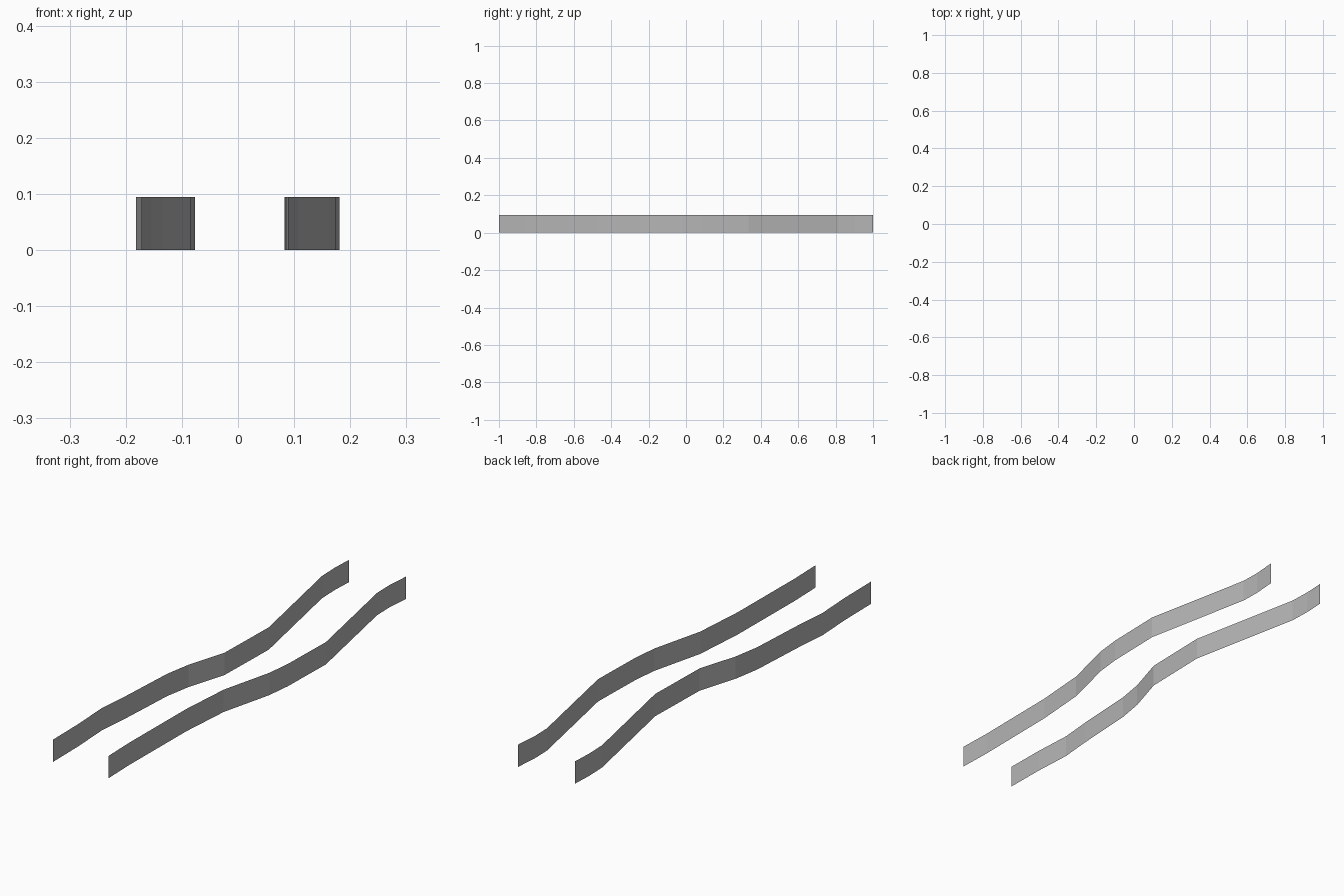
import bpy, bmesh

if "Cube" in bpy.data.objects:
    bpy.data.objects.remove(bpy.data.objects["Cube"])

HEIGHT = 0.095

# Plan-view paths (x, y) of the two winding strips
LEFT = [(-0.171, -1.0), (-0.173, -0.824), (-0.182, -0.66), (-0.170, -0.525),
        (-0.155, -0.257), (-0.135, -0.14), (-0.084, 0.028), (-0.077, 0.317),
        (-0.178, 0.82), (-0.181, 0.91), (-0.177, 1.0)]
RIGHT = [(0.090, -1.0), (0.086, -0.855), (0.090, -0.476), (0.107, -0.249),
         (0.163, -0.022), (0.175, 0.085), (0.181, 0.333), (0.085, 0.815),
         (0.083, 0.90), (0.091, 1.0)]

# Mid-grey surface
grey = bpy.data.materials.new("grey")
grey.diffuse_color = (0.46, 0.46, 0.46, 1)
grey.use_nodes = True
grey.node_tree.nodes["Principled BSDF"].inputs["Base Color"].default_value = grey.diffuse_color


def wall_strip(name, path):
    """Open path on the ground, extruded straight up into a thin sheet."""
    bm = bmesh.new()
    verts = [bm.verts.new((x, y, 0)) for x, y in path]
    edges = [bm.edges.new(pair) for pair in zip(verts, verts[1:])]
    top = bmesh.ops.extrude_edge_only(bm, edges=edges)["geom"]
    bmesh.ops.translate(bm, vec=(0, 0, HEIGHT),
                        verts=[g for g in top if isinstance(g, bmesh.types.BMVert)])
    # Sheets face outward along +x
    bm.normal_update()
    bmesh.ops.reverse_faces(bm, faces=[f for f in bm.faces if f.normal.x < 0])
    mesh = bpy.data.meshes.new(name)
    bm.to_mesh(mesh)
    bm.free()
    mesh.materials.append(grey)
    bpy.context.collection.objects.link(bpy.data.objects.new(name, mesh))


# Left and right barrier strips
wall_strip("left_barrier", LEFT)
wall_strip("right_barrier", RIGHT)
